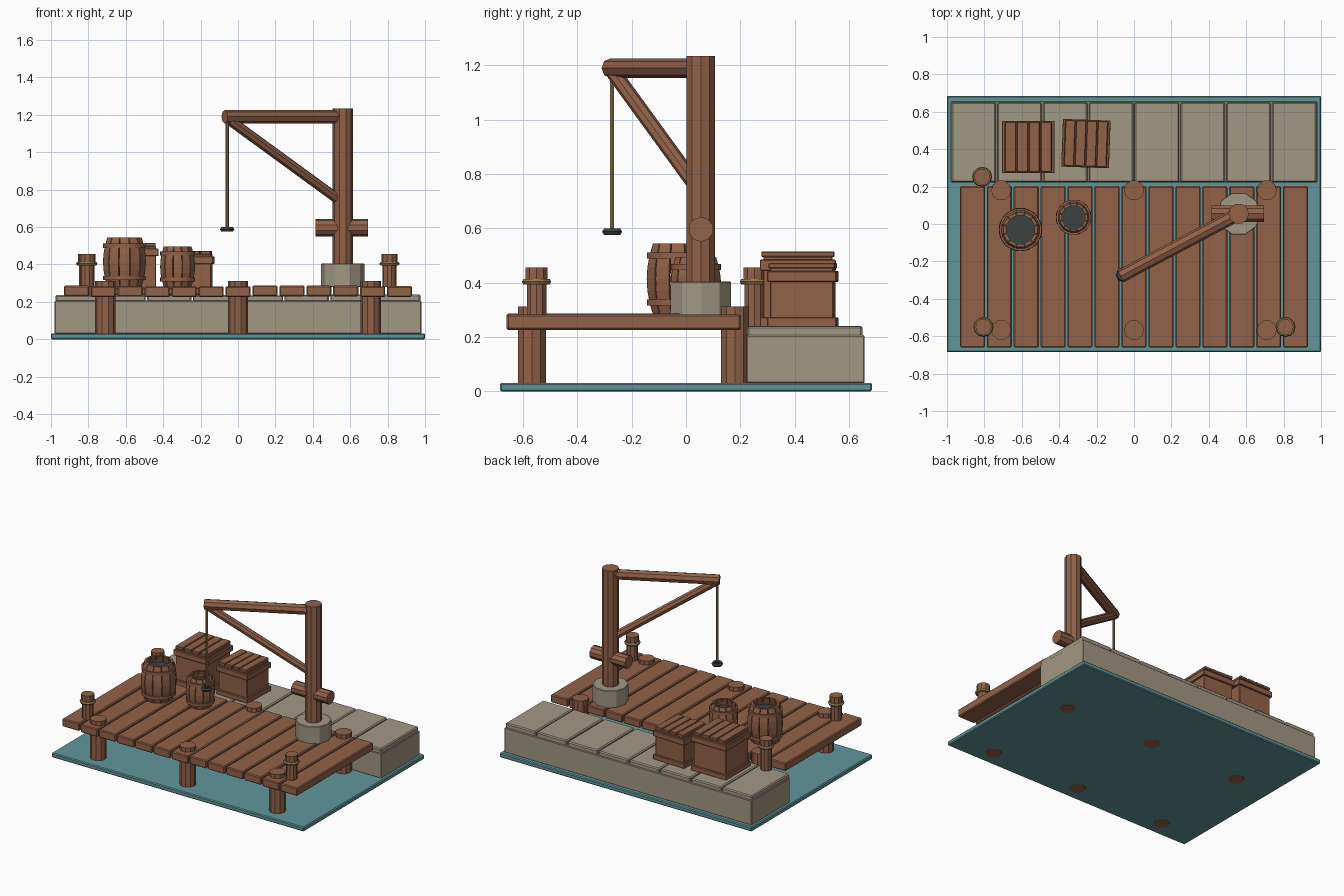
import bpy, bmesh, math, random
from mathutils import Vector, Matrix

if "Cube" in bpy.data.objects:
    bpy.data.objects.remove(bpy.data.objects["Cube"])

random.seed(4)


def material(name, rgb):
    m = bpy.data.materials.new(name)
    m.diffuse_color = (*rgb, 1)
    m.use_nodes = True
    m.node_tree.nodes["Principled BSDF"].inputs["Base Color"].default_value = m.diffuse_color
    return m


WOOD = material("brown wood", (0.287, 0.122, 0.067))
STONE = material("grey stone", (0.362, 0.314, 0.231))
WATER = material("teal water", (0.117, 0.305, 0.323))
ROPE = material("tan rope", (0.305, 0.195, 0.08))
IRON = material("dark iron", (0.045, 0.054, 0.051))


def finish(name, bm, mat, bevel=0):
    bmesh.ops.recalc_face_normals(bm, faces=bm.faces[:])
    me = bpy.data.meshes.new(name)
    bm.to_mesh(me)
    bm.free()
    me.materials.append(mat)
    ob = bpy.data.objects.new(name, me)
    bpy.context.collection.objects.link(ob)
    if bevel:
        mod = ob.modifiers.new("bevel", 'BEVEL')
        mod.width = bevel
        mod.segments = 1
    return ob


def box(name, lo, hi, mat, bevel=0, turn=0):
    """Box between two corners, turned about its own vertical axis."""
    lo, hi = Vector(lo), Vector(hi)
    bm = bmesh.new()
    bmesh.ops.create_cube(bm, size=1, matrix=Matrix.Diagonal((*(hi - lo), 1)))
    ob = finish(name, bm, mat, bevel)
    ob.location = (lo + hi) / 2
    ob.rotation_euler.z = turn
    return ob


def rod(name, a, b, r, mat, sides=10, bevel=0):
    """Faceted cylinder between two points."""
    a, b = Vector(a), Vector(b)
    d = b - a
    rot = d.to_track_quat('Z', 'Y').to_matrix().to_4x4()
    if abs(d.normalized().z) > 0.999:
        rot = Matrix.Rotation(math.pi / 2, 4, 'Z')
    bm = bmesh.new()
    bmesh.ops.create_cone(bm, cap_ends=True, segments=sides, radius1=r, radius2=r,
                          depth=d.length, matrix=Matrix.Translation((a + b) / 2) @ rot)
    return finish(name, bm, mat, bevel)


def ring(name, centre, profile, mat, sides):
    """Closed (radius, height) profile turned about z."""
    bm = bmesh.new()
    loops = []
    for i in range(sides):
        t = 2 * math.pi * i / sides
        loops.append([bm.verts.new((centre[0] + r * math.cos(t), centre[1] + r * math.sin(t),
                                    centre[2] + z)) for r, z in profile])
    n = len(profile)
    for i in range(sides):
        p, q = loops[i], loops[(i + 1) % sides]
        for j in range(n):
            bm.faces.new((p[j], q[j], q[(j + 1) % n], p[(j + 1) % n]))
    return finish(name, bm, mat)


def round_profile(major, minor, n=6):
    return [(major + minor * math.cos(2 * math.pi * k / n),
             minor * math.sin(2 * math.pi * k / n)) for k in range(n)]


# Water slab
box("water", (-1, -0.685, 0), (1, 0.685, 0.032), WATER, 0.006)

# Stone quay with eight cap slabs
box("quay_wall", (-0.98, 0.222, 0.03), (0.98, 0.657, 0.207), STONE, 0.004)
for i in range(8):
    x = -0.98 + i * 0.245
    top = 0.238 + random.uniform(-0.003, 0.003)
    box("quay_slab", (x + 0.004, 0.224, 0.2), (x + 0.241, 0.65, top), STONE, 0.007)

# Deck planks
for i in range(13):
    x = -0.936 + i * 0.144
    dz = random.uniform(-0.003, 0.003)
    box("deck_plank", (x + 0.005, -0.66, 0.228 + dz), (x + 0.139, 0.202, 0.285 + dz), WOOD, 0.006)

# Piles under the deck
for x in (-0.71, 0, 0.71):
    for y in (-0.567, 0.18):
        rod("pile", (x, y, -0.001), (x, y, 0.312), 0.054, WOOD)

# Mooring posts with rope wraps
for x, y, z in ((-0.812, 0.252, 0.235), (-0.805, -0.55, 0.28), (0.81, -0.55, 0.28)):
    rod("mooring_post", (x, y, z), (x, y, 0.4), 0.038, WOOD)
    rod("mooring_post_head", (x, y, 0.4), (x, y, 0.457), 0.043, WOOD)
    ring("mooring_rope", (x, y, 0.404), round_profile(0.042, 0.012), ROPE, 12)

# Crane
CX, CY = 0.56, 0.055
tip = Vector((-0.058, -0.272, 1.19))
arm_dir = (tip - Vector((CX, CY, 1.19))).normalized()
rod("crane_footing", (CX, CY, 0.28), (CX, CY, 0.405), 0.117, STONE, 10, 0.003)
rod("crane_mast", (CX, CY, 0.3), (CX, CY, 1.235), 0.055, WOOD)
rod("crane_arm", (CX, CY, 1.19), tip + arm_dir * 0.015, 0.036, WOOD, 8)
rod("crane_brace", (CX - 0.02, CY - 0.01, 0.745), tip + Vector((0.015, 0.008, -0.02)), 0.028, WOOD, 8)
rod("winch_drum", (0.414, CY, 0.597), (0.696, CY, 0.597), 0.046, WOOD)
rod("hoist_rope", (tip.x, tip.y, 0.6), (tip.x, tip.y, 1.18), 0.009, ROPE, 6)
ring("hook_ring", (tip.x, tip.y, 0.588), round_profile(0.025, 0.0135), IRON, 10)


# Barrels of separate staves with hoops and a recessed dark top
def barrel(x, y, r, h, staves=12):
    def radius(t):
        return r * (1 - 0.2 * (2 * t - 1) ** 2)

    z0, thick, levels = 0.283, 0.14 * r, 6
    bm = bmesh.new()
    for s in range(staves):
        mid = 2 * math.pi * s / staves
        half = math.pi / staves * 0.92
        rows = []
        for k in range(levels + 1):
            t = k / levels
            row = []
            for a, dr in ((-half, 0), (half, 0), (half, thick), (-half, thick)):
                rr = radius(t) - dr
                row.append(bm.verts.new((x + rr * math.cos(mid + a), y + rr * math.sin(mid + a), z0 + h * t)))
            rows.append(row)
        for p, q in zip(rows, rows[1:]):
            for j in range(4):
                bm.faces.new((p[j], p[(j + 1) % 4], q[(j + 1) % 4], q[j]))
        bm.faces.new(rows[0])
        bm.faces.new(rows[-1])
    finish("barrel_staves", bm, WOOD)
    for t in (0.17, 0.83):
        rr = radius(t)
        ring("barrel_hoop", (x, y, z0 + h * t),
             [(rr - 0.01, -0.011), (rr + 0.006, -0.011), (rr + 0.006, 0.011), (rr - 0.01, 0.011)],
             WOOD, 24)
    top = z0 + h - 0.05
    rod("barrel_filling", (x, y, top - 0.008), (x, y, top), radius(0.85) - thick * 0.8, IRON, 24)


barrel(-0.607, -0.03, 0.118, 0.262)
barrel(-0.323, 0.036, 0.096, 0.212)


# Crates with frame bands and slatted lids
def crate(x, y, w, h, turn):
    z = 0.238
    b, f = w * 0.455, w * 0.5

    def part(name, sx, sy, z1, z2, dx=0):
        ox, oy = dx * math.cos(turn), dx * math.sin(turn)
        box(name, (x + ox - sx, y + oy - sy, z + z1), (x + ox + sx, y + oy + sy, z + z2), WOOD, 0.003, turn)

    part("crate_body", b, b, 0, h - 0.018)
    part("crate_bottom_band", f, f, 0, 0.035)
    part("crate_top_band", f, f, h - 0.07, h - 0.03)
    for i in range(4):
        pitch = 2 * b / 4
        part("crate_lid_slat", pitch * 0.46, f * 0.96, h - 0.02, h, (i - 1.5) * pitch)


crate(-0.565, 0.412, 0.28, 0.277, 0)
crate(-0.257, 0.43, 0.255, 0.235, math.radians(-2))
